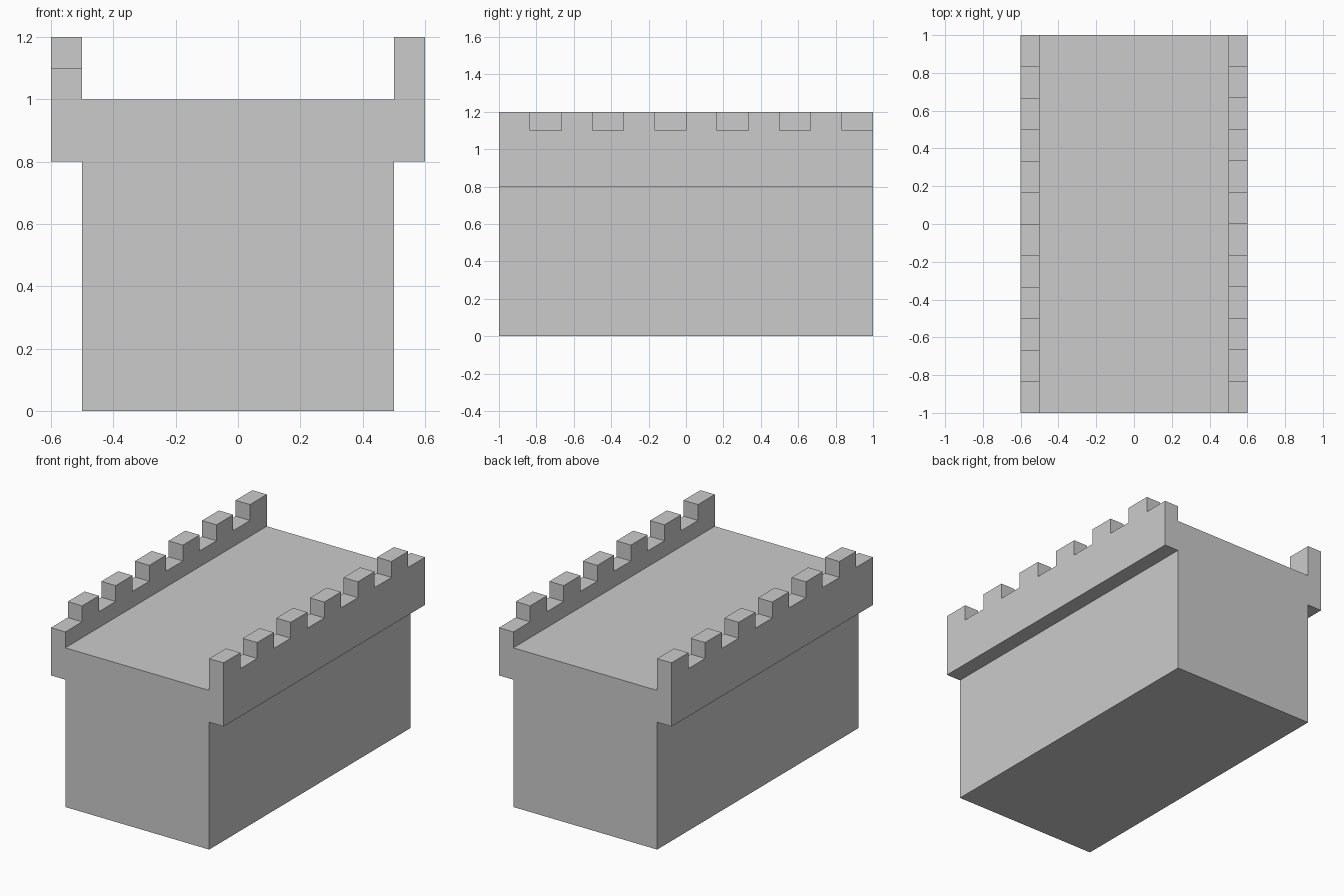
import bpy, bmesh
from math import radians
from mathutils import Vector

if "Cube" in bpy.data.objects:
    bpy.data.objects.remove(bpy.data.objects["Cube"])

HALF_LEN = 1.0      # wall runs along y
STEPS = 12          # alternating gaps and merlons
WALL_TOP, MERLON_TOP = 1.1, 1.2

# Half cross-section (x, z), mirrored to give the full wall section
half = [(0.5, 0), (0.5, 0.8), (0.6, 0.8), (0.6, WALL_TOP), (0.5, WALL_TOP), (0.5, 1.0)]
section = half + [(-x, z) for x, z in reversed(half)]

bm = bmesh.new()

# Solid wall with walkway and overhanging parapets
front = bm.faces.new([bm.verts.new((x, -HALF_LEN, z)) for x, z in section])
ext = bmesh.ops.extrude_face_region(bm, geom=[front], use_keep_orig=True)
bmesh.ops.translate(bm, vec=(0, 2 * HALF_LEN, 0),
                    verts=[g for g in ext["geom"] if isinstance(g, bmesh.types.BMVert)])
bmesh.ops.recalc_face_normals(bm, faces=bm.faces[:])


def parapet_tops():
    return [f for f in bm.faces if all(abs(v.co.z - WALL_TOP) < 1e-4 for v in f.verts)]


# Divide the parapet tops into equal steps
for i in range(1, STEPS):
    tops = parapet_tops()
    geom = set(tops)
    for f in tops:
        geom.update(f.edges)
        geom.update(f.verts)
    bmesh.ops.bisect_plane(bm, geom=list(geom), dist=1e-5, plane_no=(0, 1, 0),
                           plane_co=(0, -HALF_LEN + i * 2 * HALF_LEN / STEPS, 0))

# Raise every other step; the two sides are staggered
merlons = []
for f in parapet_tops():
    c = f.calc_center_median()
    step = int((c.y + HALF_LEN) * STEPS / (2 * HALF_LEN))
    if step % 2 == (0 if c.x > 0 else 1):
        merlons.append(f)
ext = bmesh.ops.extrude_face_region(bm, geom=merlons)
bmesh.ops.translate(bm, vec=Vector((0, 0, MERLON_TOP - WALL_TOP)),
                    verts=[g for g in ext["geom"] if isinstance(g, bmesh.types.BMVert)])
left_over = [f for f in merlons if f.is_valid]
if left_over:
    bmesh.ops.delete(bm, geom=left_over, context='FACES_ONLY')

# Merge coplanar faces into clean flat sides
bmesh.ops.dissolve_limit(bm, angle_limit=radians(1), verts=bm.verts[:], edges=bm.edges[:])
bmesh.ops.recalc_face_normals(bm, faces=bm.faces[:])

mesh = bpy.data.meshes.new("castle_wall")
bm.to_mesh(mesh)
bm.free()
bpy.context.collection.objects.link(bpy.data.objects.new("castle_wall", mesh))
